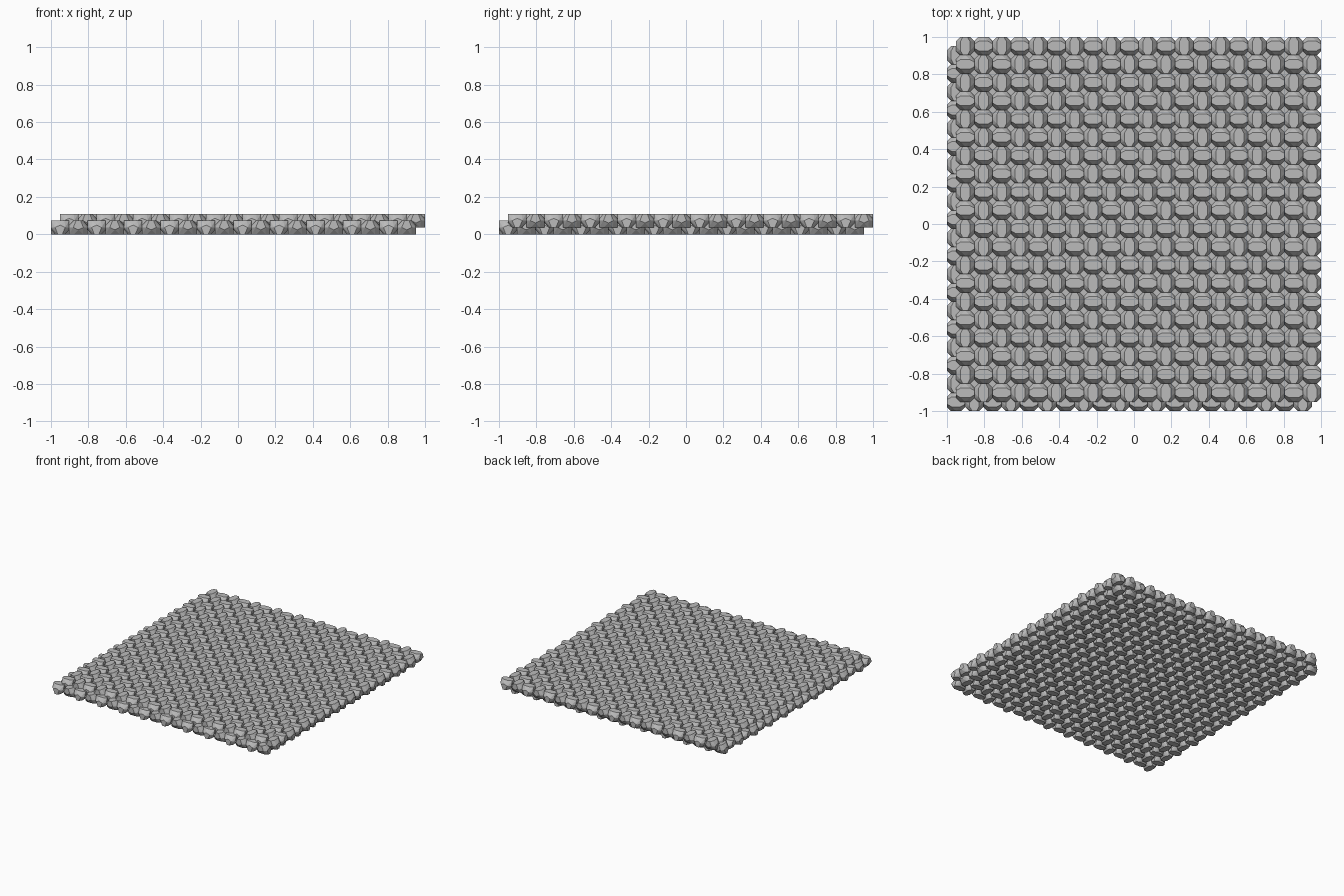
import bpy, bmesh, math
from mathutils import Matrix, Vector

cube = bpy.data.objects.get("Cube")
if cube:
    bpy.data.objects.remove(cube, do_unlink=True)

COUNT = 20                      # blocks along each side of a layer
PITCH = 2 / (COUNT + 0.5)       # two layers shifted by half a block
HALF = PITCH / 2
HEIGHT = 0.073
LIFT = HEIGHT / 2

grey = bpy.data.materials.new("stone_grey")
grey.use_nodes = True
colour = (0.5, 0.5, 0.5, 1)
grey.diffuse_color = colour
grey.node_tree.nodes["Principled BSDF"].inputs["Base Color"].default_value = colour


def block_mesh(name, turned):
    """Interlocking block: long top face, long bottom face at right angles to it."""
    points = []
    tip, waist, corner = 0.012, 0.026, 0.027
    for a in (-1, 1):
        for b in (-1, 1):
            # top face and bottom face
            for u, v in ((HALF, tip), (0.024, waist)):
                points.append((a * u, b * v, HEIGHT))
                points.append((b * v, a * u, 0))
            # chamfered square waist
            points.append((a * HALF, b * corner, LIFT))
            points.append((b * corner, a * HALF, LIFT))
        # pointed ends of the upright side faces
        points.append((a * HALF, 0, HEIGHT * 0.33))
        points.append((0, a * HALF, HEIGHT * 0.67))
    bm = bmesh.new()
    for p in points:
        bm.verts.new(p)
    bmesh.ops.convex_hull(bm, input=bm.verts[:])
    bmesh.ops.dissolve_limit(bm, angle_limit=math.radians(1),
                             verts=bm.verts[:], edges=bm.edges[:])
    if turned:
        bm.transform(Matrix.Rotation(math.pi / 2, 4, "Z"))
    bmesh.ops.recalc_face_normals(bm, faces=bm.faces[:])
    mesh = bpy.data.meshes.new(name)
    bm.to_mesh(mesh)
    bm.free()
    mesh.materials.append(grey)
    return mesh


blocks = [block_mesh("block_long_x", False), block_mesh("block_long_y", True)]


def block_grid(name, mesh, start):
    """Every second block in both directions, starting from one block."""
    grid = bpy.data.objects.new(name, mesh)
    grid.location = start
    bpy.context.scene.collection.objects.link(grid)
    for label, axis in (("columns", Vector((1, 0, 0))), ("rows", Vector((0, 1, 0)))):
        arr = grid.modifiers.new(label, "ARRAY")
        arr.count = COUNT // 2
        arr.use_relative_offset = False
        arr.use_constant_offset = True
        arr.constant_offset_displace = axis * PITCH * 2


# Two layers of blocks in a checkerboard of directions
for layer, shift, z in (("lower", 0, 0), ("upper", HALF, LIFT)):
    for row in range(2):
        for col in range(2):
            start = (-1 + HALF + shift + col * PITCH,
                     -1 + HALF + shift + row * PITCH, z)
            block_grid(f"{layer}_blocks_row{row}_column{col}",
                       blocks[(row + col) % 2], start)
